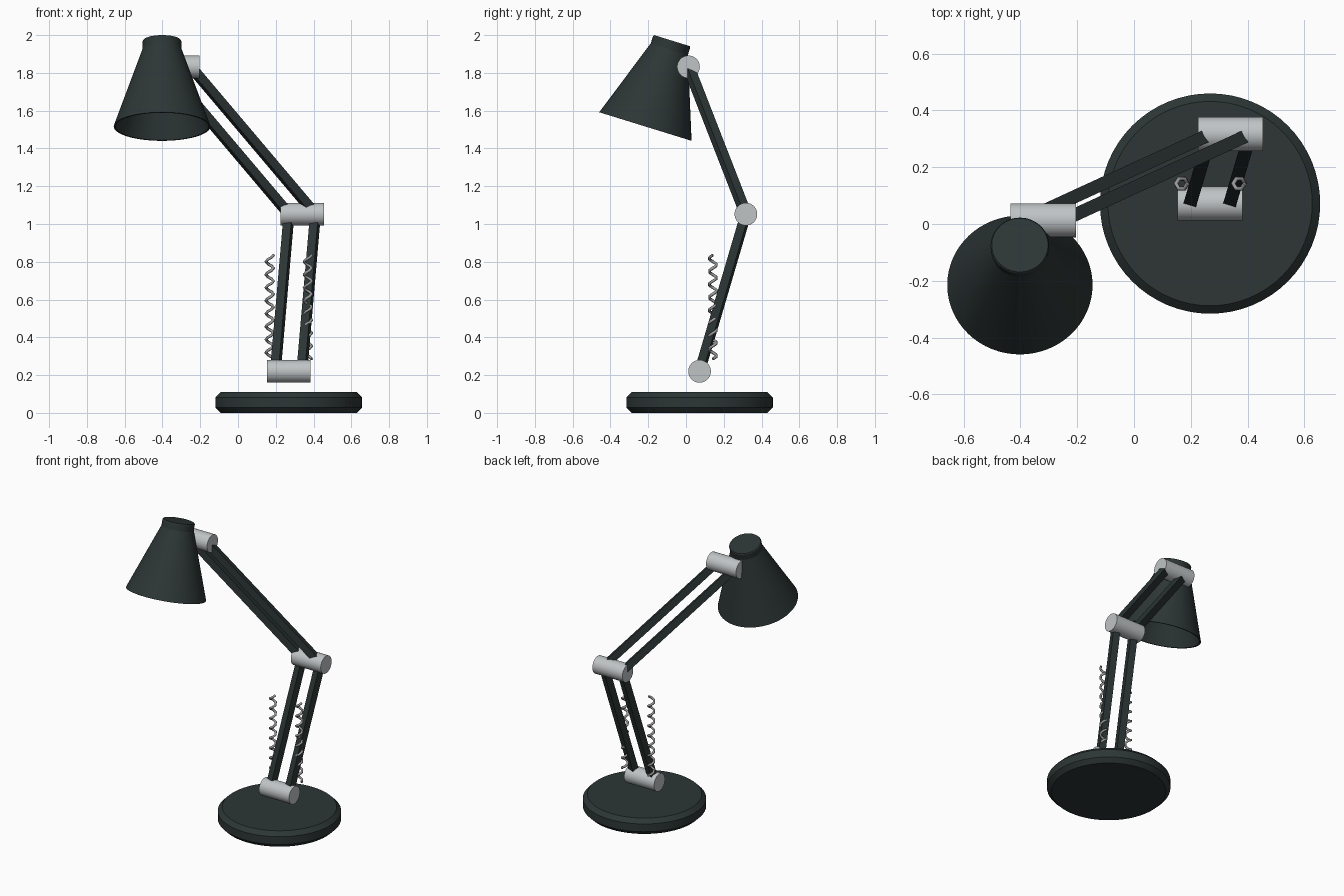
import bpy, bmesh, math
from mathutils import Vector, Matrix

if "Cube" in bpy.data.objects:
    bpy.data.objects.remove(bpy.data.objects["Cube"])


def material(name, rgb):
    m = bpy.data.materials.new(name)
    m.diffuse_color = (*rgb, 1)
    m.use_nodes = True
    m.node_tree.nodes["Principled BSDF"].inputs["Base Color"].default_value = m.diffuse_color
    return m


DARK = material("dark green black", (0.026, 0.037, 0.036))
LIGHT = material("light grey metal", (0.52, 0.55, 0.56))
STEEL = material("spring steel", (0.33, 0.33, 0.34))


def add_object(name, bm, mat, matrix=Matrix(), smooth=True):
    bmesh.ops.recalc_face_normals(bm, faces=bm.faces)
    me = bpy.data.meshes.new(name)
    bm.to_mesh(me)
    bm.free()
    me.materials.append(mat)
    ob = bpy.data.objects.new(name, me)
    bpy.context.collection.objects.link(ob)
    ob.matrix_world = matrix
    if smooth:
        bpy.ops.object.select_all(action='DESELECT')
        ob.select_set(True)
        bpy.context.view_layer.objects.active = ob
        bpy.ops.object.shade_smooth_by_angle(angle=math.radians(30))
    return ob


def lathe(name, profile, mat, matrix, closed=False, sides=64):
    """Revolve (radius, height) points around z; open ends are capped."""
    bm = bmesh.new()
    rings = [[bm.verts.new((r * math.cos(2 * math.pi * i / sides),
                            r * math.sin(2 * math.pi * i / sides), z))
              for i in range(sides)] for r, z in profile]
    pairs = list(zip(rings, rings[1:]))
    if closed:
        pairs.append((rings[-1], rings[0]))
    else:
        bm.faces.new(rings[0])
        bm.faces.new(rings[-1])
    for a, b in pairs:
        for i in range(sides):
            j = (i + 1) % sides
            bm.faces.new((a[i], a[j], b[j], b[i]))
    return add_object(name, bm, mat, matrix)


def bar(name, a, b, width=0.046):
    """Square bar between two points."""
    d = b - a
    bm = bmesh.new()
    bmesh.ops.create_cube(bm, size=1)
    bmesh.ops.scale(bm, vec=(width, width, d.length), verts=bm.verts)
    m = Matrix.Translation((a + b) / 2) @ d.to_track_quat('Z', 'Y').to_matrix().to_4x4()
    add_object(name, bm, DARK, m, smooth=False)


# Round weighted base
lathe("base", [(0.36, 0), (0.388, 0.028), (0.388, 0.082), (0.36, 0.11)],
      DARK, Matrix.Translation((0.268, 0.072, 0)))

# Joint cylinders lying along x
joints = {"lower_joint": Vector((0.268, 0.072, 0.22)),
          "elbow_joint": Vector((0.34, 0.317, 1.052)),
          "head_joint": Vector((-0.32, 0.013, 1.832))}
for name, p in joints.items():
    lathe(name, [(0.06, -0.115), (0.06, 0.115)], LIGHT,
          Matrix.Translation(p) @ Matrix.Rotation(math.pi / 2, 4, 'Y'), sides=48)

# Paired arm bars
lower, elbow, head = joints.values()
for side, dx in (("left", -0.07), ("right", 0.07)):
    off = Vector((dx, 0, 0))
    bar("lower_arm_" + side, lower + off, elbow + off)
    bar("upper_arm_" + side, elbow + off, head + off)

# Coil springs beside the lower arm
TURNS, STEPS = 8, 6
for side, x in (("left", 0.168), ("right", 0.37)):
    cu = bpy.data.curves.new("spring_" + side, 'CURVE')
    cu.dimensions = '3D'
    cu.bevel_depth = 0.008
    cu.bevel_resolution = 1
    cu.use_fill_caps = True
    n = TURNS * STEPS + 1
    sp = cu.splines.new('POLY')
    sp.points.add(n - 1)
    for i, p in enumerate(sp.points):
        t = 2 * math.pi * i / STEPS
        p.co = (0.02 * math.cos(t), 0.02 * math.sin(t), 0.55 * i / (n - 1), 1)
    cu.materials.append(STEEL)
    ob = bpy.data.objects.new("spring_" + side, cu)
    ob.location = (x, 0.142, 0.285)
    bpy.context.collection.objects.link(ob)

# Hollow tilted shade with its cap
tilt = Matrix.Translation((-0.402, -0.215, 1.516)) @ Matrix.Rotation(-0.3, 4, 'X')
lathe("shade", [(0.256, 0), (0.102, 0.432), (0.09, 0.432), (0.246, 0)],
      DARK, tilt, closed=True)
lathe("shade_cap", [(0.103, 0.425), (0.103, 0.47), (0.099, 0.476)], DARK, tilt)
